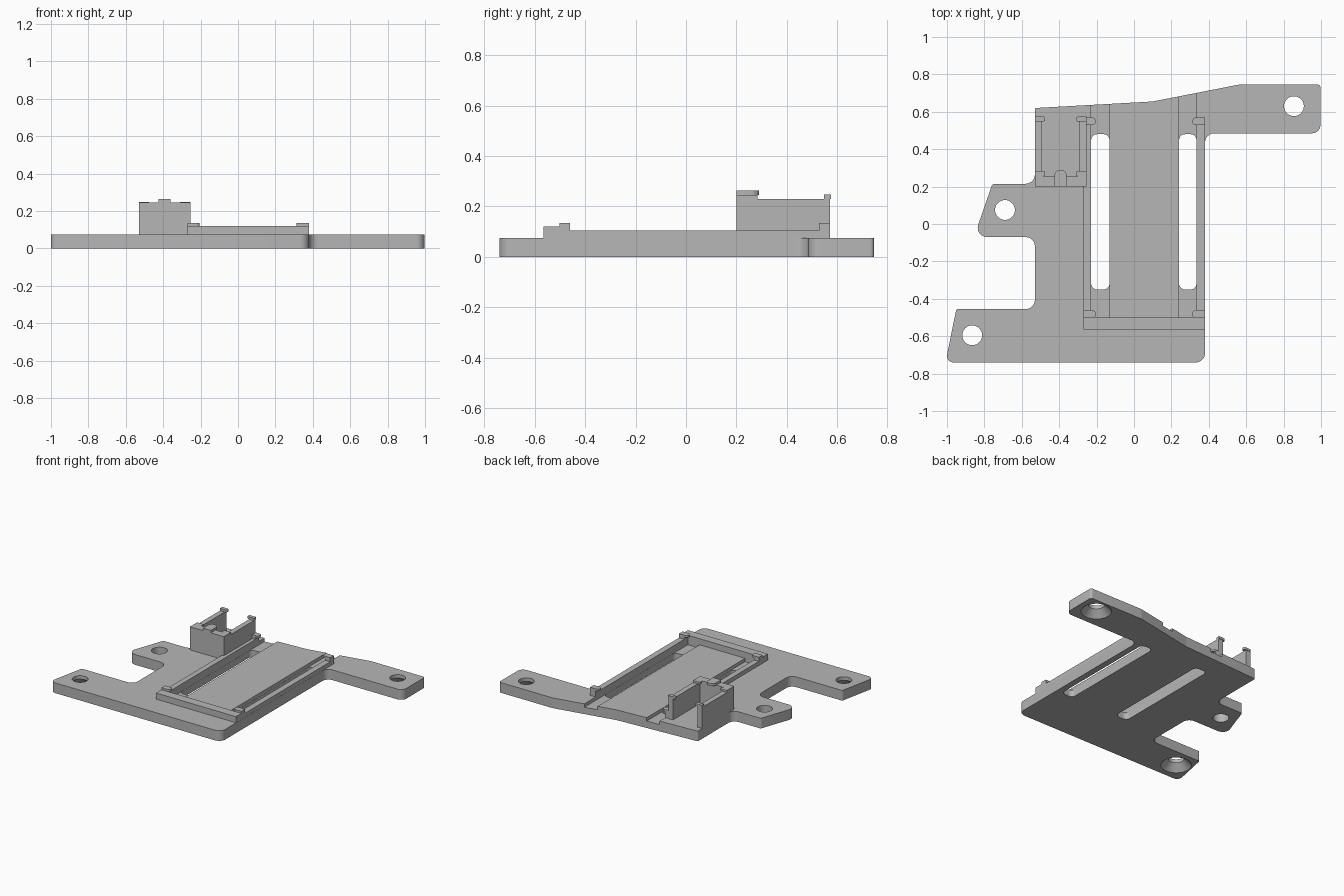
import bpy, bmesh, math
from mathutils import Vector

if "Cube" in bpy.data.objects:
    bpy.data.objects.remove(bpy.data.objects["Cube"])

grey = bpy.data.materials.new("plain grey")
grey.use_nodes = True
grey.diffuse_color = (0.47, 0.47, 0.47, 1)
grey.node_tree.nodes["Principled BSDF"].inputs["Base Color"].default_value = grey.diffuse_color


def finish(name, bm):
    bmesh.ops.recalc_face_normals(bm, faces=bm.faces)
    mesh = bpy.data.meshes.new(name)
    bm.to_mesh(mesh)
    bm.free()
    mesh.materials.append(grey)
    obj = bpy.data.objects.new(name, mesh)
    bpy.context.collection.objects.link(obj)
    return obj


def rounded(corners, steps=8):
    """Closed outline from (x, y, radius) corners, each filleted by its radius."""
    out = []
    for i, (x, y, r) in enumerate(corners):
        p = Vector((x, y))
        a = (Vector(corners[i - 1][:2]) - p).normalized()
        b = (Vector(corners[(i + 1) % len(corners)][:2]) - p).normalized()
        if r == 0:
            out.append(p)
            continue
        half = a.angle(b) / 2
        centre = p + (a + b).normalized() * (r / math.sin(half))
        start = p + a * (r / math.tan(half)) - centre
        end = p + b * (r / math.tan(half)) - centre
        sweep = math.pi - 2 * half
        for k in range(steps + 1):
            t = k / steps
            out.append(centre + (start * math.sin((1 - t) * sweep)
                                 + end * math.sin(t * sweep)) / math.sin(sweep))
    return out


def prism(name, corners, z0, z1):
    bm = bmesh.new()
    face = bm.faces.new([bm.verts.new((p.x, p.y, z0)) for p in rounded(corners)])
    top = bmesh.ops.extrude_face_region(bm, geom=[face])["geom"]
    bmesh.ops.translate(bm, vec=(0, 0, z1 - z0),
                        verts=[v for v in top if isinstance(v, bmesh.types.BMVert)])
    return finish(name, bm)


def block(name, x0, x1, y0, y1, z0, z1, r=(0, 0, 0, 0)):
    """Box with one fillet radius per corner, counter-clockwise from x0, y0."""
    pts = [(x0, y0), (x1, y0), (x1, y1), (x0, y1)]
    return prism(name, [(x, y, q) for (x, y), q in zip(pts, r)], z0, z1)


def cone(name, x, y, z0, z1, r0, r1):
    bm = bmesh.new()
    bmesh.ops.create_cone(bm, cap_ends=True, segments=40, radius1=r0, radius2=r1, depth=z1 - z0)
    bmesh.ops.translate(bm, vec=(x, y, (z0 + z1) / 2), verts=bm.verts)
    return finish(name, bm)


def cut(target, cutter):
    cutter.hide_render = True
    mod = target.modifiers.new("cut", 'BOOLEAN')
    mod.operation, mod.solver, mod.object = 'DIFFERENCE', 'EXACT', cutter
    bpy.context.view_layer.objects.active = target
    bpy.ops.object.modifier_apply(modifier=mod.name)
    bpy.data.objects.remove(cutter)


T = 0.075  # plate thickness

# Base plate with mounting arms
plate = prism("base_plate", [
    (-0.53, 0.62, 0.01), (-0.53, 0.215, 0.05), (-0.757, 0.215, 0.015), (-0.856, -0.07, 0.05),
    (-0.53, -0.07, 0.05), (-0.53, -0.455, 0.05), (-0.95, -0.455, 0.01), (-1.008, -0.74, 0.035),
    (0.38, -0.74, 0.05), (0.38, 0.485, 0.05), (0.997, 0.485, 0.045), (0.997, 0.745, 0.015),
    (0.56, 0.745, 0.05), (0.1, 0.655, 0.1)], 0, T)

# Channels and slots beside the centre panel
for x0, x1 in ((-0.23, -0.13), (0.24, 0.335)):
    cut(plate, block("channel_cutter", x0, x1, -0.5, 0.9, 0.05, 0.2))
    cut(plate, block("slot_cutter", x0 + 0.001, x1 - 0.001, -0.35, 0.48, -0.1, 0.2, (0.032,) * 4))

# Screw holes, two of them countersunk underneath
for x, y, sunk in ((0.855, 0.63, True), (-0.69, 0.075, False), (-0.865, -0.595, True)):
    cut(plate, cone("hole_cutter", x, y, -0.1, 0.2, 0.053, 0.053))
    if sunk:
        cut(plate, cone("countersink_cutter", x, y, -0.01, 0.05, 0.112, 0.052))

bpy.ops.object.select_all(action='DESELECT')
plate.select_set(True)
bpy.context.view_layer.objects.active = plate
bpy.ops.object.shade_smooth_by_angle(angle=math.radians(30))

# Board cradle: front bar, side rails and snap clips
block("front_bar", -0.27, 0.379, -0.565, -0.5, T - 0.02, 0.12)
for side, outer, inner, tip in (("right", -0.27, -0.23, -0.205), ("left", 0.379, 0.335, 0.312)):
    lo, hi = sorted((outer, inner))
    block(side + "_rail", lo, hi, -0.5, 0.57, 0.05, 0.105)
    lo, hi = sorted((outer, tip))
    q = 0.019
    radii = (0, q, q, 0) if tip > outer else (q, 0, 0, q)
    for end, y in (("front", -0.502), ("back", 0.528)):
        block(f"{side}_{end}_clip", lo, hi, y, y + 0.042, 0.12, 0.135, radii)
        lo2, hi2 = sorted((outer, inner))
        block(f"{side}_{end}_clip_post", lo2, hi2, y, y + 0.042, 0.1, 0.12)

# Small holder: front wall, side walls, corner clips and middle tab
block("holder_front_wall", -0.53, -0.255, 0.2, 0.255, T, 0.245)
for side, outer, inner, tip in (("right", -0.53, -0.492, -0.475), ("left", -0.255, -0.293, -0.31)):
    lo, hi = sorted((outer, inner))
    block(f"holder_{side}_wall", lo, hi, 0.255, 0.57, T, 0.23)
    lo, hi = sorted((outer, tip))
    q = 0.01
    radii = (0, q, q, 0) if tip > outer else (q, 0, 0, q)
    block(f"holder_{side}_front_clip", lo, hi, 0.255, 0.284, 0.23, 0.245, radii)
    block(f"holder_{side}_back_clip", lo, hi, 0.548, 0.574, 0.23, 0.247, radii)
block("holder_middle_tab", -0.425, -0.36, 0.2, 0.29, 0.245, 0.263, (0, 0, 0.032, 0.032))
